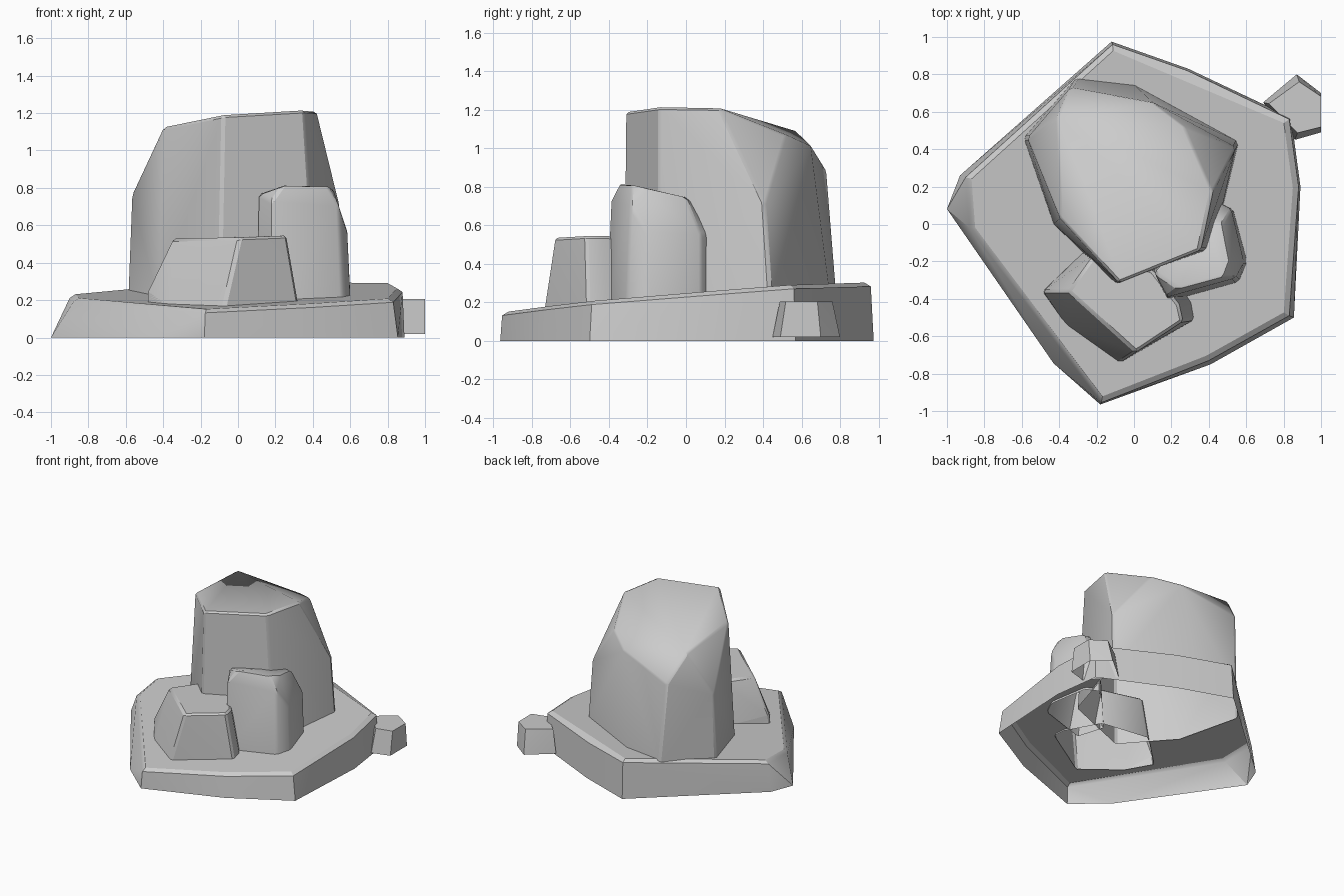
import bpy, bmesh, math

if "Cube" in bpy.data.objects:
    bpy.data.objects.remove(bpy.data.objects["Cube"])


def slope(x, y):
    """Height of the tilted ground slab."""
    return 0.225 + 0.078 * y + 0.02 * x


def apply_mods(ob):
    bpy.ops.object.select_all(action='DESELECT')
    ob.select_set(True)
    bpy.context.view_layer.objects.active = ob
    for mod in list(ob.modifiers):
        bpy.ops.object.modifier_apply(modifier=mod.name)


def hull(name, pts, bevel=0.0):
    """Faceted stone: convex hull of a few corner points with worn edges."""
    bm = bmesh.new()
    for p in pts:
        bm.verts.new(p)
    res = bmesh.ops.convex_hull(bm, input=bm.verts[:])
    junk = {g for g in res["geom_interior"] + res["geom_unused"]
            if isinstance(g, bmesh.types.BMVert)}
    bmesh.ops.delete(bm, geom=list(junk), context='VERTS')
    bmesh.ops.dissolve_limit(bm, angle_limit=math.radians(4),
                             verts=bm.verts[:], edges=bm.edges[:])
    mesh = bpy.data.meshes.new(name)
    bm.to_mesh(mesh)
    bm.free()
    ob = bpy.data.objects.new(name, mesh)
    bpy.context.collection.objects.link(ob)
    if bevel:
        mod = ob.modifiers.new("worn_edges", 'BEVEL')
        mod.width = bevel
        mod.segments = 1
        mod.limit_method = 'ANGLE'
        mod.angle_limit = math.radians(25)
        apply_mods(ob)
    return ob


def finish(ob, unwanted):
    """Open the shell by removing unwanted faces, then shade it."""
    bm = bmesh.new()
    bm.from_mesh(ob.data)
    bm.normal_update()
    bmesh.ops.delete(bm, geom=[f for f in bm.faces if unwanted(f)], context='FACES')
    bm.to_mesh(ob.data)
    bm.free()
    apply_mods(ob)
    bpy.ops.object.shade_smooth_by_angle(angle=math.radians(28))


def rock(name, foot, upper, bevel=0.014):
    """Rock whose footprint is sunk just below the slab surface."""
    return hull(name, [(x, y, slope(x, y) - 0.025) for x, y in foot] + upper, bevel)


# Ground slab: hollow shell, tilted top, chamfered rim
ground = [(-1.0, .08), (-.93, .26), (-.12, .975), (.29, .83), (.84, .57), (.89, .2),
          (.855, -.5), (.41, -.75), (-.18, -.965), (-.43, -.745)]
rim = [(-.90, .25), (-.115, .96), (.285, .82), (.83, .56), (.88, .2),
       (.83, -.49), (.40, -.73), (-.175, -.955), (-.88, -.02)]
slab_pts = [(x, y, 0) for x, y in ground]
slab_pts += [(x, y, slope(x, y) - 0.015) for x, y in rim]
slab_pts += [(x * .965, y * .965, slope(x, y) + 0.005) for x, y in rim]
slab = hull("ground_slab", slab_pts)

# Tall main rock
main = rock("main_rock",
            [(-.10, -.325), (.42, -.14), (.56, .44), (0, .745), (-.31, .78),
             (-.59, .46), (-.43, 0)],
            [(-.08, -.315, 1.19), (.355, -.14, 1.215), (.42, .17, 1.21), (.545, .41, .70),
             (.27, .52, 1.07), (.10, .65, 1.01), (-.34, .73, .88), (-.41, .57, 1.09),
             (-.57, .46, .75), (-.395, .03, 1.125)])

# Medium rock on the right
side = rock("side_rock",
            [(.10, -.22), (.18, -.415), (.56, -.31), (.605, -.2), (.53, .08), (.42, .13)],
            [(.11, -.26, .77), (.18, -.39, .73), (.24, -.345, .815), (.48, -.28, .81),
             (.54, -.29, .70), (.59, -.2, .56), (.51, -.2, .79), (.47, 0, .745),
             (.40, .02, .74), (.52, .08, .55), (.43, .125, .55)])

# Low rock in front
front = rock("front_rock",
             [(-.49, -.36), (-.36, -.55), (-.08, -.745), (.325, -.51), (.31, -.42),
              (.15, -.18), (-.24, -.12)],
             [(-.485, -.36, .25), (-.35, -.36, .53), (.01, -.685, .535), (.26, -.52, .545),
              (.24, -.43, .545), (.10, -.25, .54), (-.2, -.15, .53)])

# Small loose stone beside the slab
outline = [(.87, .80), (1.0, .70), (1.0, .49), (.86, .45), (.69, .65)]
cx, cy = .90, .62
stone = hull("loose_stone",
             [(x, y, .02) for x, y in outline] +
             [(min(1.0, cx + (x - cx) * .9 + .01), cy + (y - cy) * .78, .205)
              for x, y in outline])

# Cut the slab open where each rock stands on it
for r in (main, side, front):
    mod = slab.modifiers.new("join", 'BOOLEAN')
    mod.operation = 'UNION'
    mod.solver = 'EXACT'
    mod.object = r
apply_mods(slab)


def not_slab(f):
    c = f.calc_center_median()
    return c.z > slope(c.x, c.y) + 0.04 or f.normal.z < -0.9


finish(slab, not_slab)
for ob in (main, side, front, stone):
    finish(ob, lambda f: f.normal.z < -0.5)
